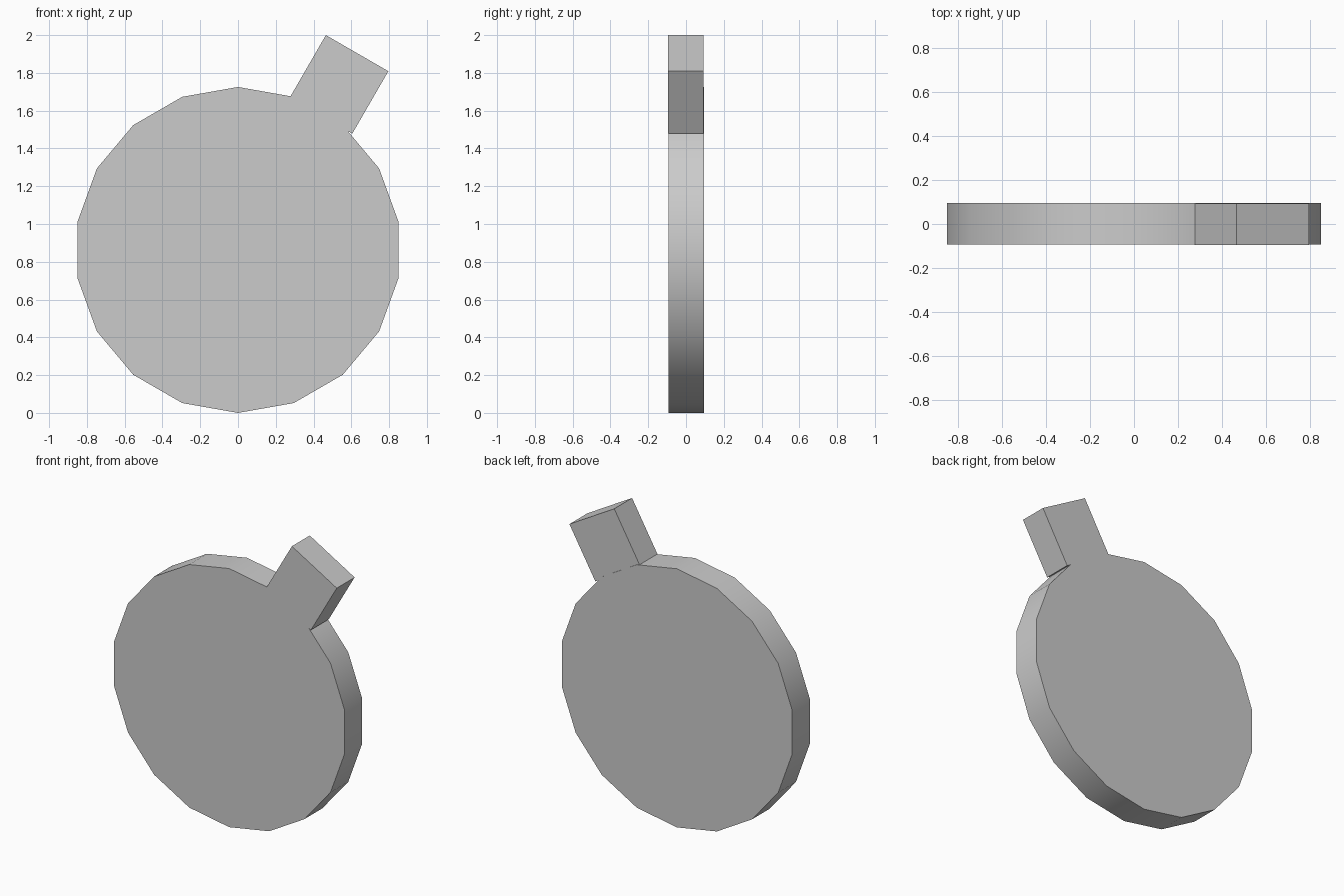
import bpy
from math import radians

if "Cube" in bpy.data.objects:
    bpy.data.objects.remove(bpy.data.objects["Cube"])

RADIUS = 0.8627
DEPTH = 0.188
OFFSET = 0.0018  # the stub sits slightly forward of the disc

# Round body: upright 18-sided disc with a softly shaded rim
bpy.ops.mesh.primitive_cylinder_add(
    vertices=18, radius=RADIUS, depth=DEPTH,
    location=(0, OFFSET, RADIUS), rotation=(radians(90), 0, 0))
bpy.context.object.name = "round_body"
bpy.ops.object.shade_smooth_by_angle(angle=radians(30))

# Square stub leaning to the right out of the top of the disc
bpy.ops.mesh.primitive_cube_add(
    size=1, location=(0.535, -OFFSET, 1.739), rotation=(0, radians(30), 0))
stub = bpy.context.object
stub.name = "top_stub"
stub.scale = (0.382, DEPTH, 0.382)
